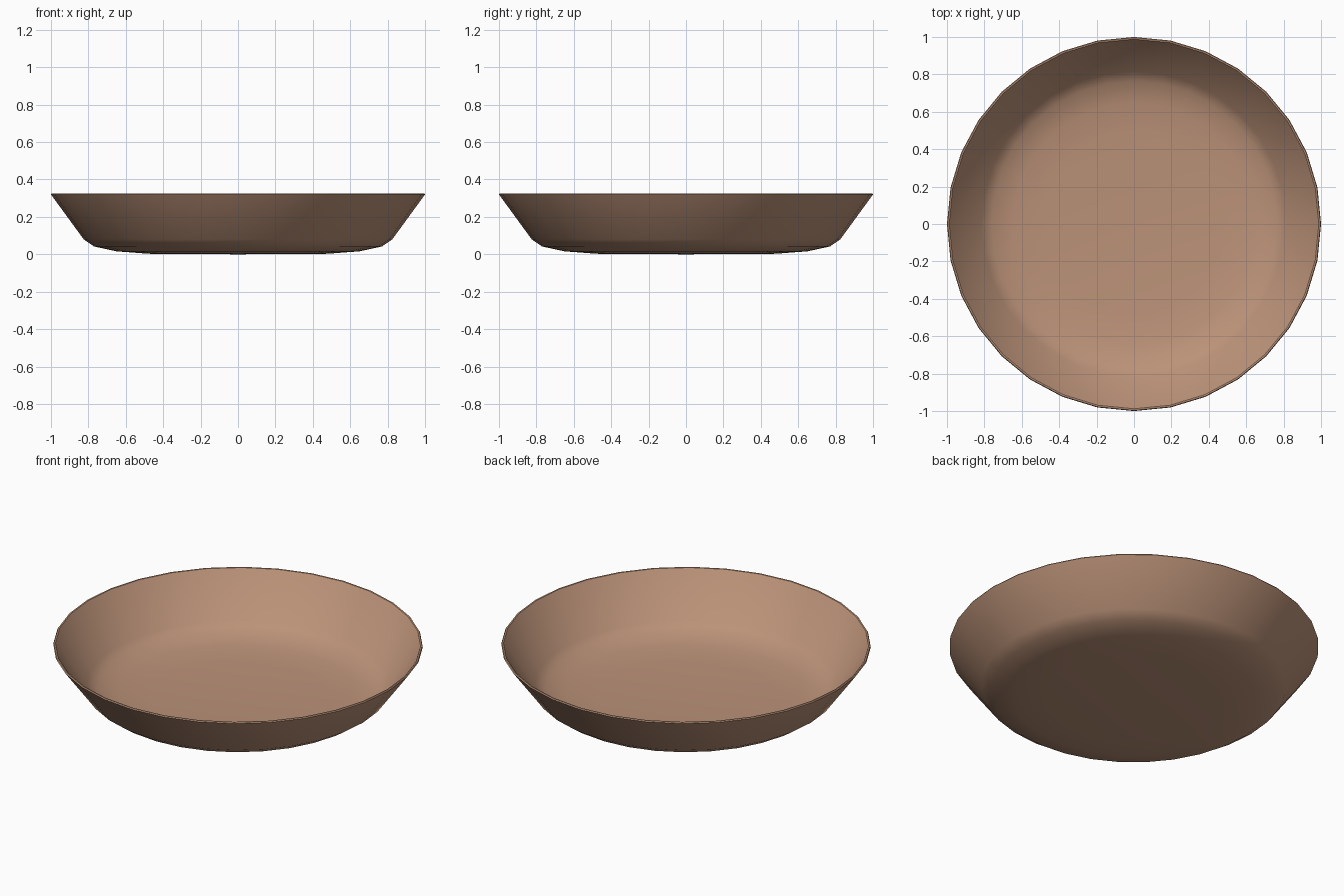
import bpy, bmesh, math
from mathutils import Vector, Matrix

if "Cube" in bpy.data.objects:
    bpy.data.objects.remove(bpy.data.objects["Cube"])

SEGMENTS = 32

# Closed wall section (radius, height): underside, outer wall, rim, inner wall, floor
profile = [
    (0.0, 0.0), (0.48, 0.003), (0.65, 0.016), (0.77, 0.042), (0.825, 0.08),
    (1.0, 0.32), (0.996, 0.326), (0.988, 0.325),
    (0.816, 0.088), (0.763, 0.052), (0.647, 0.026), (0.48, 0.013), (0.0, 0.01),
]

# Spin the section around the z axis
bm = bmesh.new()
verts = [bm.verts.new((r, 0, z)) for r, z in profile]
edges = [bm.edges.new(pair) for pair in zip(verts, verts[1:])]
bmesh.ops.spin(bm, geom=verts + edges, cent=(0, 0, 0), axis=(0, 0, 1),
               angle=math.tau, steps=SEGMENTS, use_merge=False)
bmesh.ops.remove_doubles(bm, verts=bm.verts, dist=0.0005)
bmesh.ops.recalc_face_normals(bm, faces=bm.faces)

mesh = bpy.data.meshes.new("bowl")
bm.to_mesh(mesh)
bm.free()
bowl = bpy.data.objects.new("bowl", mesh)
bpy.context.collection.objects.link(bowl)

# Terracotta colour
clay = bpy.data.materials.new("clay")
clay.diffuse_color = (0.50, 0.29, 0.19, 1)
clay.use_nodes = True
clay.node_tree.nodes["Principled BSDF"].inputs["Base Color"].default_value = clay.diffuse_color
mesh.materials.append(clay)

# Smooth body with a crisp rim
bpy.context.view_layer.objects.active = bowl
bowl.select_set(True)
bpy.ops.object.shade_smooth_by_angle(angle=math.radians(40))
